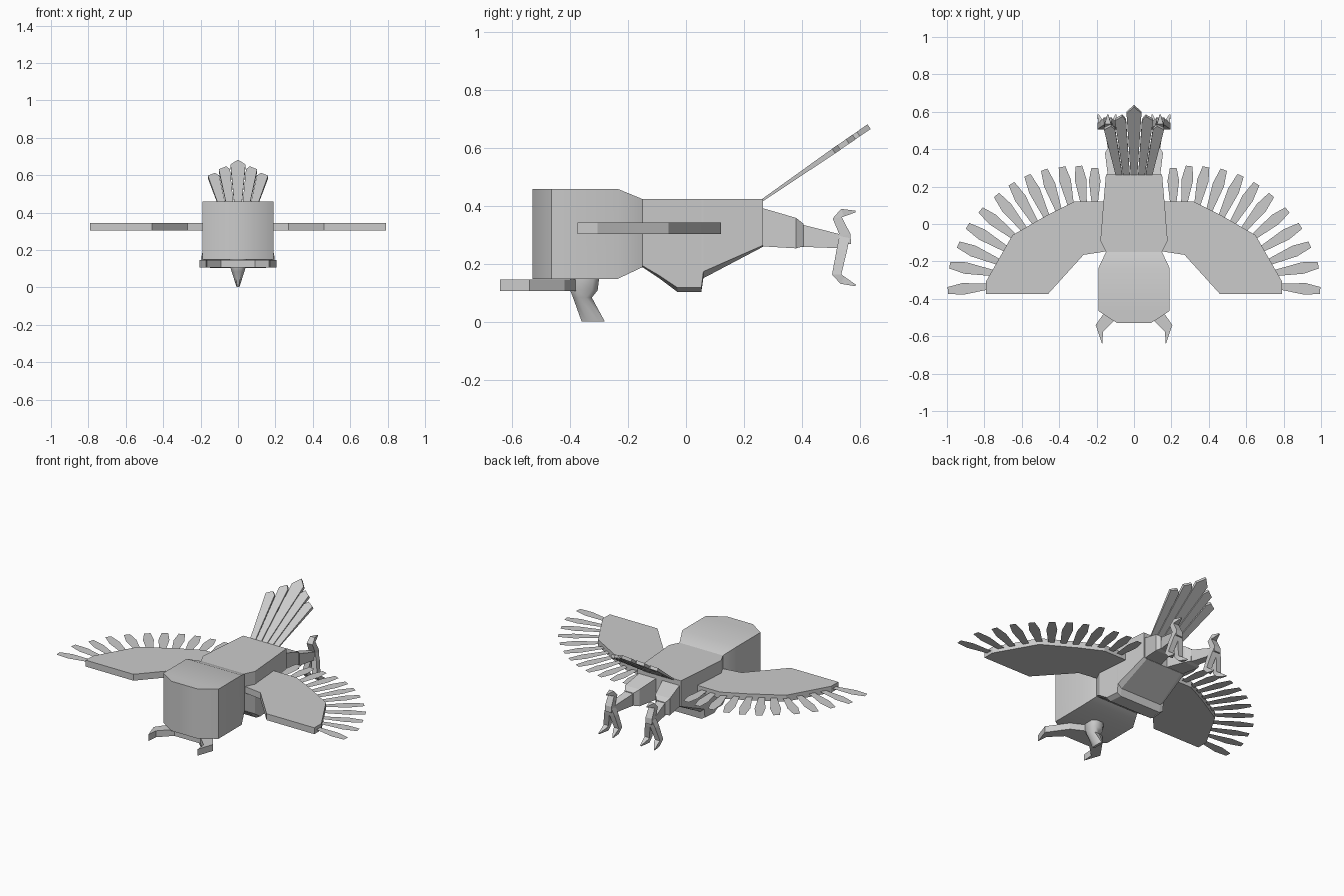
import bpy, bmesh, math
from mathutils import Vector

cube = bpy.data.objects.get("Cube")
if cube:
    bpy.data.objects.remove(cube, do_unlink=True)

grey = bpy.data.materials.new("plain_grey")
grey.use_nodes = True
grey.diffuse_color = (0.6, 0.6, 0.6, 1)
grey.node_tree.nodes["Principled BSDF"].inputs["Base Color"].default_value = (0.6, 0.6, 0.6, 1)


def finish(name, bm, smooth=None):
    bmesh.ops.recalc_face_normals(bm, faces=bm.faces)
    mesh = bpy.data.meshes.new(name)
    bm.to_mesh(mesh)
    bm.free()
    mesh.materials.append(grey)
    obj = bpy.data.objects.new(name, mesh)
    bpy.context.collection.objects.link(obj)
    if smooth:
        bpy.ops.object.select_all(action="DESELECT")
        obj.select_set(True)
        bpy.context.view_layer.objects.active = obj
        bpy.ops.object.shade_smooth_by_angle(angle=math.radians(smooth))
    return obj


def loft(name, sections, smooth=None):
    """Bridge rings of points and cap both ends."""
    bm = bmesh.new()
    rings = [[bm.verts.new(p) for p in s] for s in sections]
    n = len(rings[0])
    for a, b in zip(rings, rings[1:]):
        for i in range(n):
            j = (i + 1) % n
            bm.faces.new((a[i], a[j], b[j], b[i]))
    bm.faces.new(rings[0])
    bm.faces.new(rings[-1])
    return finish(name, bm, smooth)


def prism(name, outline, z0, z1):
    return loft(name, [[(x, y, z) for x, y in outline] for z in (z0, z1)])


def limb(name, path, sizes):
    """Square-cut tube in a near-vertical plane; sizes are (half width, half depth)."""
    path = [Vector(p) for p in path]
    rings = []
    for i, p in enumerate(path):
        t = path[min(i + 1, len(path) - 1)] - path[max(i - 1, 0)]
        up = Vector((1, 0, 0)).cross(t).normalized()
        w, d = sizes[i]
        side = Vector((w, 0, 0))
        rings.append([p + side + up * d, p - side + up * d, p - side - up * d, p + side - up * d])
    return loft(name, rings)


# Head: plan outline whose rear corners drop toward the neck
half = [(0.09, -0.53, 0.15, 0.46), (0.19, -0.465, 0.15, 0.46),
        (0.19, -0.235, 0.15, 0.46), (0.15, -0.15, 0.19, 0.425)]
plan = half + [(-x, y, a, b) for x, y, a, b in reversed(half)]
bm = bmesh.new()
low = [bm.verts.new((x, y, a)) for x, y, a, b in plan]
high = [bm.verts.new((x, y, b)) for x, y, a, b in plan]
for i in range(8):
    j = (i + 1) % 8
    bm.faces.new((low[i], low[j], high[j], high[i]))
for ring in (low, high):
    for i in range(3):
        bm.faces.new((ring[i], ring[i + 1], ring[6 - i], ring[7 - i]))
finish("head", bm, 40)

# Body: sections of y, half width, belly height, lower side edge
body = [(-0.15, 0.15, 0.19, 0.195), (-0.09, 0.18, 0.15, 0.16), (-0.03, 0.175, 0.105, 0.12),
        (0.053, 0.168, 0.105, 0.12), (0.06, 0.168, 0.152, 0.175), (0.265, 0.15, 0.26, 0.265)]
loft("body", [[(w, y, 0.425), (w, y, s), (w * 0.85, y, b),
               (-w * 0.85, y, b), (-w, y, s), (-w, y, 0.425)] for y, w, b, s in body])

# Forked crossbar under the head
fork = [(0.09, -0.5), (0.165, -0.575), (0.17, -0.642), (0.205, -0.54), (0.12, -0.42), (0.04, -0.38)]
prism("forked_crossbar", fork + [(-x, y) for x, y in reversed(fork)], 0.107, 0.147)

# Beak: sections of z, front y, rear y, half width
beak = [(0.15, -0.4, -0.3, 0.045), (0.11, -0.4, -0.305, 0.042),
        (0.085, -0.39, -0.325, 0.034), (0.002, -0.36, -0.28, 0.008)]
loft("beak", [[(w, f + 0.02, z), (w, r - 0.02, z), (w / 2, r, z), (-w / 2, r, z),
               (-w, r - 0.02, z), (-w, f + 0.02, z), (-w / 2, f, z), (w / 2, f, z)]
              for z, f, r, w in beak], 50)

inner_wing = [(0.14, -0.145), (0.27, -0.165), (0.46, 0.05), (0.32, 0.12), (0.14, 0.12)]
outer_wing = [(0.27, -0.165), (0.46, -0.375), (0.79, -0.375), (0.79, -0.305), (0.65, -0.06), (0.46, 0.05)]
# Wing feathers: root x, root y, tip x, tip y
feathers = [(0.21, 0.12, 0.21, 0.3), (0.27, 0.12, 0.295, 0.31), (0.34, 0.11, 0.385, 0.305),
            (0.405, 0.08, 0.48, 0.29), (0.47, 0.045, 0.57, 0.26), (0.53, 0.01, 0.655, 0.215),
            (0.59, -0.025, 0.735, 0.155), (0.65, -0.06, 0.82, 0.075), (0.69, -0.13, 0.89, -0.01),
            (0.73, -0.2, 0.94, -0.11), (0.765, -0.26, 0.985, -0.22), (0.79, -0.335, 0.995, -0.355)]
# Feather outline: fraction of length, half width
blade = [(-0.08, 0.016), (0.62, 0.031), (1, 0.018)]

for side, s in (("left", 1), ("right", -1)):
    # Wings
    for part, outline in (("inner", inner_wing), ("outer", outer_wing)):
        prism(f"{side}_{part}_wing", [(s * x, y) for x, y in outline], 0.305, 0.345)

    # Flat flight feathers
    bm = bmesh.new()
    for rx, ry, tx, ty in feathers:
        root, axis = Vector((rx, ry)), Vector((tx - rx, ty - ry))
        across = Vector((-axis.y, axis.x)).normalized()
        pts = [root + axis * f + across * w for f, w in blade]
        pts += [root + axis * f - across * w for f, w in reversed(blade)]
        face = bm.faces.new([bm.verts.new((s * p.x, p.y, 0.325)) for p in pts])
    finish(f"{side}_flight_feathers", bm)

    # Legs
    loft(f"{side}_thigh", [[(s * (x + w), y, b), (s * (x - w), y, b), (s * (x - w), y, t), (s * (x + w), y, t)]
                           for y, x, w, b, t in ((0.26, 0.08, 0.06, 0.262, 0.395),
                                                 (0.38, 0.105, 0.05, 0.255, 0.36),
                                                 (0.405, 0.11, 0.03, 0.262, 0.34))])
    limb(f"{side}_shin", [(s * 0.11, 0.4, 0.298), (s * 0.14, 0.54, 0.278)], [(0.028, 0.038), (0.022, 0.023)])

    # Toes with hooked claws
    limb(f"{side}_upper_toe",
         [(s * 0.14, 0.55, 0.27), (s * 0.14, 0.55, 0.3), (s * 0.14, 0.522, 0.36),
          (s * 0.14, 0.54, 0.378), (s * 0.14, 0.585, 0.382)],
         [(0.022, 0.02), (0.022, 0.018), (0.02, 0.016), (0.016, 0.014), (0.003, 0.003)])
    for toe, tx in (("outer", 0.178), ("inner", 0.105)):
        limb(f"{side}_{toe}_toe",
             [(s * 0.14, 0.548, 0.3), (s * (0.07 + tx / 2), 0.538, 0.25), (s * tx, 0.52, 0.165),
              (s * tx, 0.54, 0.145), (s * (tx * 1.3 - 0.04), 0.585, 0.127)],
             [(0.02, 0.018), (0.018, 0.018), (0.017, 0.016), (0.015, 0.014), (0.003, 0.003)])

# Tail fan: root x, tip x, tip fraction along the slope
base, slope = Vector((0, 0.262, 0.42)), Vector((0, 0.37, 0.255))
normal = slope.cross(Vector((1, 0, 0))).normalized()
for i, (rx, tx, reach) in enumerate([(0, 0, 1), (0.04, 0.075, 0.86), (0.08, 0.135, 0.72),
                                     (-0.04, -0.075, 0.86), (-0.08, -0.135, 0.72)]):
    outline = [(-0.018, 0), (-0.04, 0.9), (0, 1), (0.04, 0.9), (0.018, 0)]
    if i:
        outline = [(-0.018, 0), (-0.03, 0.93), (math.copysign(0.012, -tx), 1), (0.03, 0.93), (0.018, 0)]
    rings = []
    for side in (-1, 1):
        rings.append([base + slope * f * reach + Vector((rx + (tx - rx) * f + w, 0, 0))
                      + normal * side * (0.004 + 0.006 * f) for w, f in outline])
    loft(f"tail_feather_{i + 1}", rings)
